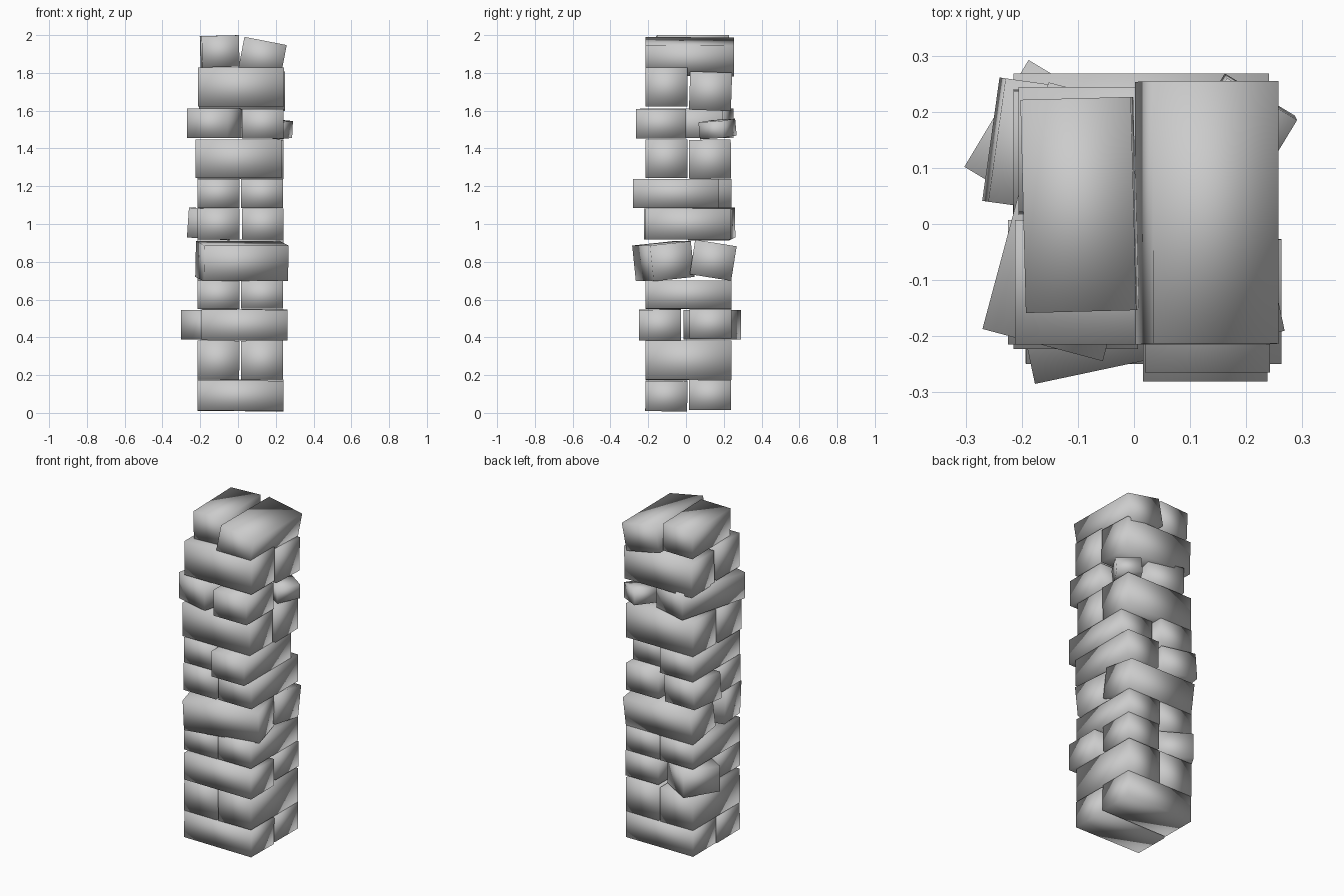
import bpy
from math import radians
from mathutils import Euler, Matrix

if "Cube" in bpy.data.objects:
    bpy.data.objects.remove(bpy.data.objects["Cube"])

LONG, SHORT = 0.455, 0.222   # brick footprint
LO, HI, MID = -0.104, 0.127, 0.013   # the two rows and the middle of the stack


def brick(name, x, y, z, size, rot=(0, 0, 0)):
    """One smooth-shaded stone, placed by its centre, rotated in degrees."""
    bpy.ops.mesh.primitive_cube_add(size=1)
    ob = bpy.context.object
    ob.name = name
    ob.data.transform(Matrix.Diagonal((*size, 1)))
    ob.data.transform(Euler([radians(a) for a in rot]).to_matrix().to_4x4())
    ob.location = (x, y, z)
    for p in ob.data.polygons:
        p.use_smooth = True
    return ob


def along_x(name, x, y, z, h, rot=(0, 0, 0)):
    brick(name, x, y, z, (LONG, SHORT, h), rot)


def along_y(name, x, y, z, h, rot=(0, 0, 0)):
    brick(name, x, y, z, (SHORT, LONG, h), rot)


def half(name, x, y, z, h, rot=(0, 0, 0)):
    brick(name, x, y, z, (SHORT, SHORT, h), rot)


# course 1
along_x("course01_front", MID, LO, 0.09, 0.160, (-0.6, 0.4, 0))
along_x("course01_back", MID, HI, 0.095, 0.160, (-0.4, 0, 0))
# course 2
along_y("course02_left", LO, MID, 0.279, 0.207, (0, 0.4, 0))
along_y("course02_right", HI, MID, 0.279, 0.207, (0, -0.4, 0))
# course 3: long front stone, two halves behind, one twisted out
along_x("course03_front", 0.035, -0.138, 0.466, 0.163, (0.5, 0.3, 0))
half("course03_back_right", 0.130, 0.130, 0.472, 0.155)
half("course03_back_left", -0.150, 0.140, 0.466, 0.155, (0, 0, -31))
# course 4
along_y("course04_left", LO, MID, 0.625, 0.150)
along_y("course04_right", HI, MID, 0.627, 0.150)
# course 5: both stones rolled, the front one twisted
along_x("course05_front", 0.021, -0.120, 0.803, 0.190, (6, 0, 12))
along_x("course05_back", 0.013, 0.144, 0.808, 0.185, (-9, 0, 0))
# course 6: left side split in halves
half("course06_left_front", LO, -0.112, 1.000, 0.163)
half("course06_left_back", -0.140, 0.135, 1.000, 0.158, (0, 4, -8))
along_y("course06_right", 0.131, 0.010, 1.000, 0.163)
# course 7
along_y("course07_left", LO, MID, 1.162, 0.152)
along_y("course07_right", 0.127, -0.053, 1.162, 0.155)
# course 8
along_x("course08_front", 0.003, LO, 1.345, 0.205)
along_x("course08_back", 0.013, 0.127, 1.343, 0.207, (0.7, 0, 0))
# course 9: twisted left stone, half stone and a loose fragment
along_y("course09_left", -0.104, 0.004, 1.533, 0.158, (0, 0, -15))
brick("course09_front_right", 0.131, -0.132, 1.531, (SHORT, 0.265, 0.158))
brick("course09_fragment", 0.190, 0.167, 1.503, (0.146, 0.140, 0.090), (3, 5, -31))
# course 10
along_x("course10_front", 0.015, LO, 1.725, 0.207)
along_x("course10_back", 0.022, 0.130, 1.703, 0.203, (-2, 0, 0))
# course 11: smaller level stone and a tipped one
brick("course11_left", -0.097, 0.034, 1.914, (0.197, 0.380, 0.166), (0, -1.5, 1.5))
brick("course11_right", 0.130, 0.020, 1.886, (0.228, 0.468, 0.165), (-0.5, 11, 0))
